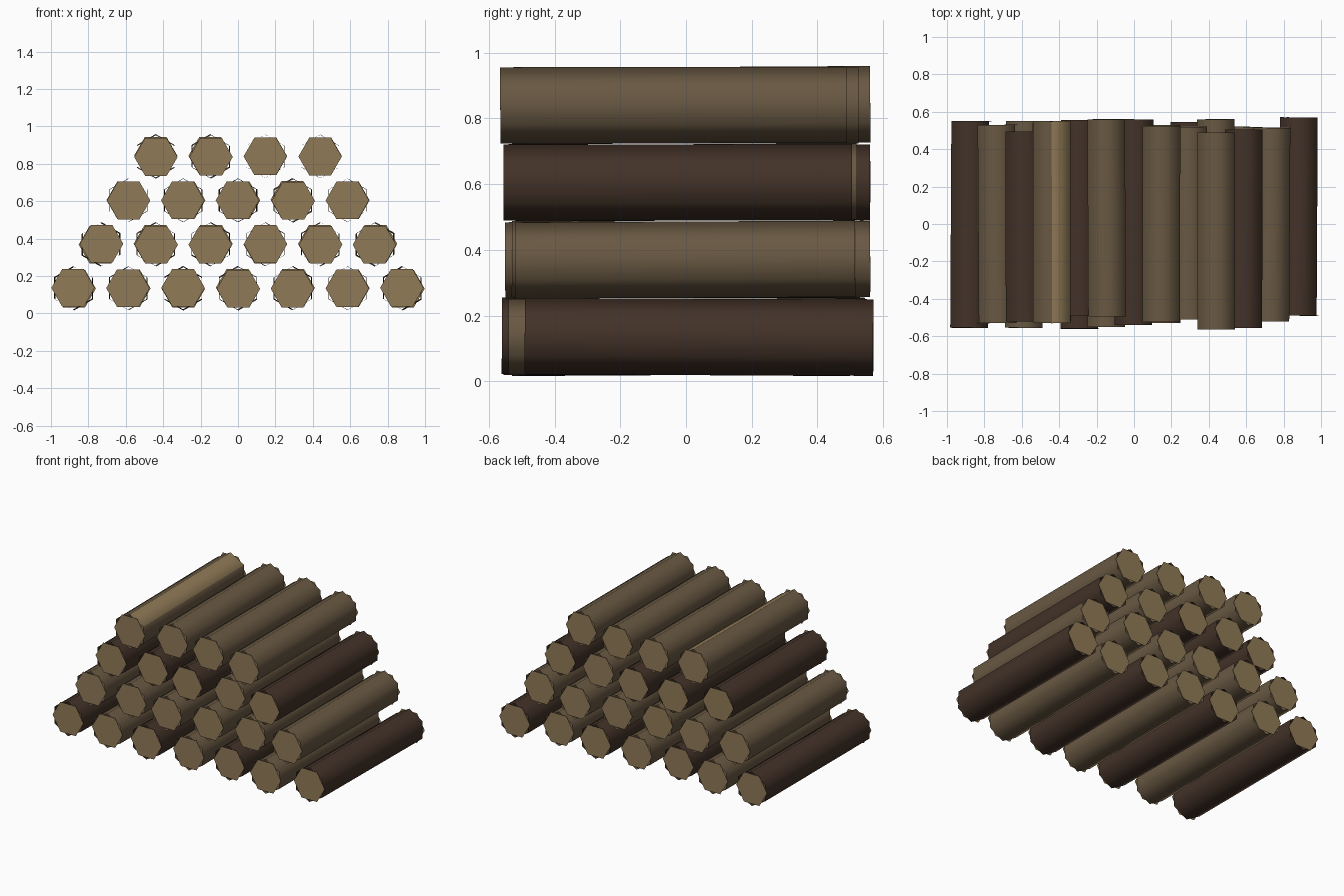
import bpy, bmesh, random
from math import radians
from mathutils import Matrix, Vector

cube = bpy.data.objects.get("Cube")
if cube:
    bpy.data.objects.remove(cube)
random.seed(4)


def material(name, colour):
    mat = bpy.data.materials.new(name)
    mat.use_nodes = True
    mat.diffuse_color = (*colour, 1)
    bsdf = mat.node_tree.nodes["Principled BSDF"]
    bsdf.inputs["Base Color"].default_value = (*colour, 1)
    bsdf.inputs["Roughness"].default_value = 0.9
    return mat


dark = material("dark bark", (0.056, 0.032, 0.021))
light = material("light bark", (0.14, 0.098, 0.055))
wood = material("cut wood", (0.28, 0.195, 0.095))

RADIUS, SPACING, RISE = 0.116, 0.293, 0.235


def log(name, x, z, front, back, bark, bare_facet=False):
    """Hexagonal bark tube with a twisted hexagonal cut face at each end."""
    bm = bmesh.new()
    length = back - front
    lay_down = Matrix.Rotation(radians(90), 4, "X")
    bmesh.ops.create_cone(bm, cap_ends=False, segments=6, radius1=RADIUS,
                          radius2=RADIUS, depth=length, matrix=lay_down)
    for face in bm.faces:
        face.smooth = True
        n = face.normal if face.normal.length else face.calc_center_median()
        if bare_facet and n.x > 0.01 and face.calc_center_median().z > 0.05:
            face.material_index = 1
    # End faces, turned half a side from the bark
    for side in (-1, 1):
        place = (Matrix.Translation((0, side * length / 2, 0))
                 @ Matrix.Rotation(radians(-90 * side), 4, "X")
                 @ Matrix.Rotation(radians(30), 4, "Z"))
        ring = bmesh.ops.create_circle(bm, cap_ends=True, segments=6,
                                       radius=RADIUS, matrix=place)
        for face in {f for v in ring["verts"] for f in v.link_faces}:
            face.material_index = 1
            face.normal_update()
            if face.normal.y * side < 0:
                face.normal_flip()
    mesh = bpy.data.meshes.new(name)
    bm.to_mesh(mesh)
    bm.free()
    mesh.materials.append(bark)
    mesh.materials.append(wood)
    obj = bpy.data.objects.new(name, mesh)
    bpy.context.collection.objects.link(obj)
    obj.location = Vector((x, (front + back) / 2, z))
    # Slight lean so the stack looks hand piled
    obj.rotation_euler = (radians(random.uniform(-.4, .4)), 0,
                          radians(random.uniform(-.4, .4)))


# Each row: bark pattern and the (front, back) ends of its logs
rows = [
    ("DLDLDLD", [(-.555, .55), (-.555, .55), (-.56, .5), (-.53, .53),
                 (-.51, .545), (-.54, .52), (-.49, .57)]),
    ("LLLLLL", [(-.53, .53), (-.52, .54), (-.55, .51), (-.53, .53),
                (-.5, .56), (-.52, .515)]),
    ("DDDLD", [(-.52, .495), (-.49, .555), (-.54, .56), (-.51, .52),
               (-.555, .505)]),
    ("LLLL", [(-.53, .55), (-.495, .56), (-.525, .525), (-.565, .49)]),
]

for r, (pattern, ends) in enumerate(rows):
    for i, (kind, (front, back)) in enumerate(zip(pattern, ends)):
        x = (i - (len(ends) - 1) / 2) * SPACING
        log(f"log_row{r + 1}_{i + 1}", x, 0.128 + r * RISE + 0.007, front, back,
            dark if kind == "D" else light, bare_facet=(r == 3 and i == 0))
